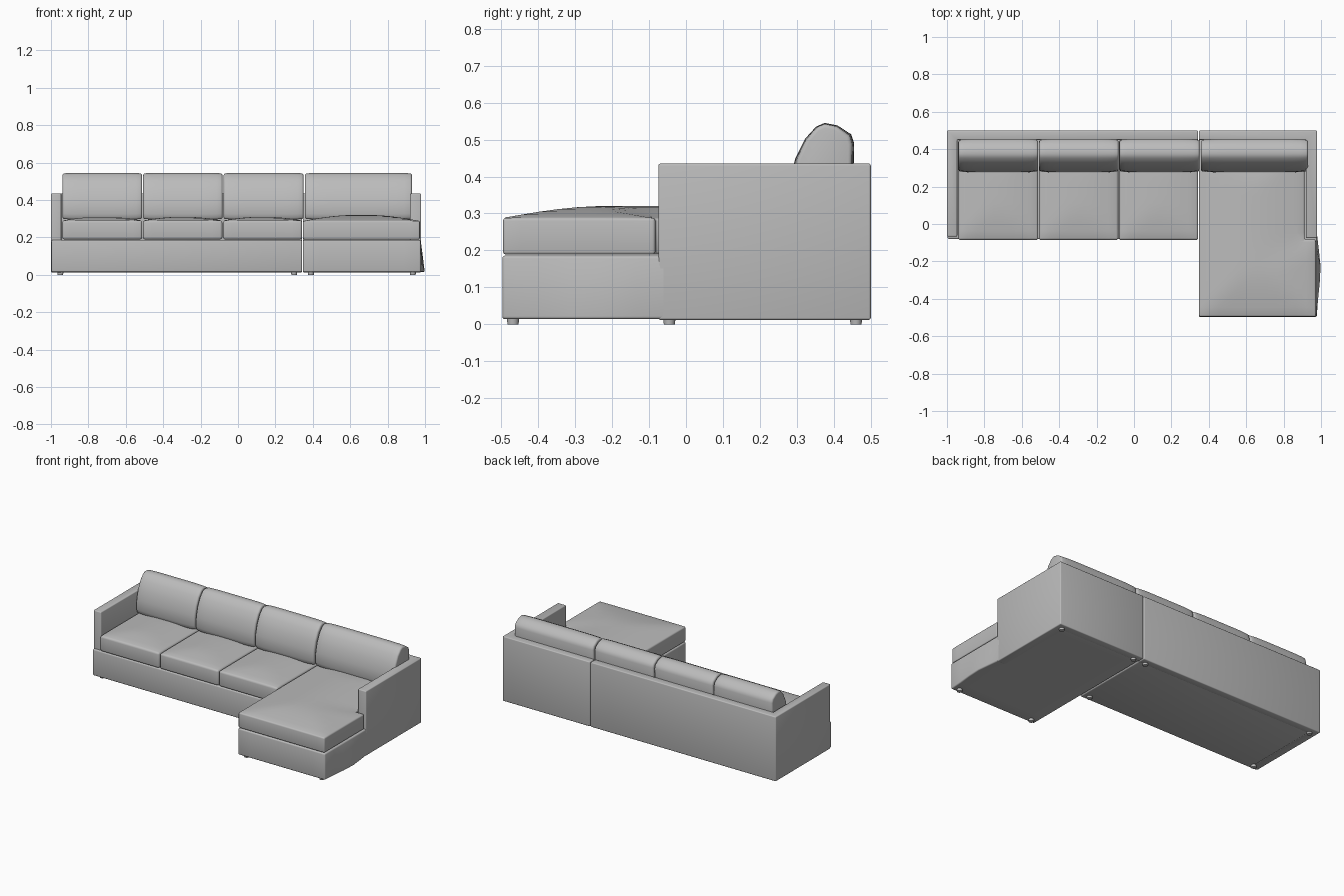
import bpy, bmesh, math
from mathutils import Vector
from mathutils.geometry import intersect_point_line

if "Cube" in bpy.data.objects:
    bpy.data.objects.remove(bpy.data.objects["Cube"])

fabric = bpy.data.materials.new("grey fabric")
fabric.diffuse_color = (0.5, 0.5, 0.5, 1)
fabric.use_nodes = True
fabric.node_tree.nodes["Principled BSDF"].inputs["Base Color"].default_value = fabric.diffuse_color


def finish(name, bm, bevel):
    """Round the hard edges, shade smooth and link the object."""
    bmesh.ops.recalc_face_normals(bm, faces=bm.faces)
    if bevel:
        hard = [e for e in bm.edges if len(e.link_faces) == 2 and e.calc_face_angle() > 0.75]
        bmesh.ops.bevel(bm, geom=hard, offset=bevel, segments=3, profile=0.5,
                        affect='EDGES', clamp_overlap=True)
    mesh = bpy.data.meshes.new(name)
    bm.to_mesh(mesh)
    bm.free()
    mesh.materials.append(fabric)
    obj = bpy.data.objects.new(name, mesh)
    bpy.context.collection.objects.link(obj)
    bpy.ops.object.select_all(action='DESELECT')
    obj.select_set(True)
    bpy.context.view_layer.objects.active = obj
    bpy.ops.object.shade_smooth_by_angle(angle=math.radians(40))
    return obj


def rect(x0, x1, y0, y1):
    return [(x0, y0), (x1, y0), (x1, y1), (x0, y1)]


def slab(name, outline, z0, z1, bevel, step=0, warp=None):
    """Upright prism over an outline, optionally gridded and warped."""
    bm = bmesh.new()
    face = bm.faces.new([bm.verts.new((x, y, z0)) for x, y in outline])
    ext = bmesh.ops.extrude_face_region(bm, geom=[face])
    top = [v for v in ext["geom"] if isinstance(v, bmesh.types.BMVert)]
    bmesh.ops.translate(bm, verts=top, vec=(0, 0, z1 - z0))
    if step:
        for axis in (0, 1):
            lo = min(p[axis] for p in outline)
            hi = max(p[axis] for p in outline)
            n = max(2, round((hi - lo) / step))
            for i in range(1, n):
                co, no = Vector(), Vector()
                co[axis], no[axis] = lo + (hi - lo) * i / n, 1
                bmesh.ops.bisect_plane(bm, geom=bm.verts[:] + bm.edges[:] + bm.faces[:],
                                       plane_co=co, plane_no=no, dist=1e-5)
    if warp:
        for v in bm.verts:
            warp(v.co)
    return finish(name, bm, bevel)


def crown(outline, z_top, height, reach):
    """Warp that domes the top of a cushion away from its edges."""
    pts = [Vector((x, y, 0)) for x, y in outline]

    def warp(co):
        if co.z < z_top - 1e-4:
            return
        p = Vector((co.x, co.y, 0))
        d = 9
        for a, b in zip(pts, pts[1:] + pts[:1]):
            q, t = intersect_point_line(p, a, b)
            q = a.lerp(b, min(1, max(0, t)))
            d = min(d, (p - q).length)
        co.z += height * math.sin(min(1, d / reach) * math.pi / 2)
    return warp


def flare(co):
    """Loose cover that swells at the lower outer side of the chaise."""
    if co.x > 0.97 and co.y < -0.05 and co.z < 0.1:
        co.x += 0.024 * max(0, 1 - abs(co.y + 0.25) / 0.22)


# Bases of the long sofa and the chaise
slab("sofa_base", rect(-0.997, 0.343, -0.08, 0.497), 0.014, 0.186, 0.008)
slab("chaise_base", rect(0.347, 0.977, -0.497, 0.497), 0.014, 0.186, 0.008, 0.09, flare)

# Arm and back walls, one L-shaped piece per unit
slab("sofa_arm_and_back",
     [(-1, -0.067), (-0.945, -0.067), (-0.945, 0.45), (0.343, 0.45), (0.343, 0.5), (-1, 0.5)],
     0.012, 0.435, 0.006)
slab("chaise_arm_and_back",
     [(0.347, 0.45), (0.92, 0.45), (0.92, -0.075), (0.979, -0.075), (0.979, 0.5), (0.347, 0.5)],
     0.012, 0.435, 0.006)

# Seat cushions
joints = [-0.942, -0.51, -0.082, 0.345]
for i in range(3):
    o = rect(joints[i] + 0.002, joints[i + 1] - 0.002, -0.086, 0.45)
    slab(f"seat_cushion_{i + 1}", o, 0.189, 0.29, 0.012, 0.05, crown(o, 0.29, 0.02, 0.2))
o = [(0.348, -0.495), (0.972, -0.495), (0.972, -0.083), (0.912, -0.083), (0.912, 0.45), (0.348, 0.45)]
slab("chaise_cushion", o, 0.189, 0.288, 0.012, 0.05, crown(o, 0.288, 0.032, 0.28))

# Leaning back cushions: side profile swept along x, drawn in at both ends
profile = [(0.285, 0.295), (0.275, 0.325), (0.28, 0.39), (0.296, 0.45), (0.322, 0.502), (0.352, 0.535),
           (0.375, 0.545), (0.41, 0.538), (0.447, 0.514), (0.455, 0.49), (0.453, 0.40), (0.44, 0.295)]


def back_cushion(name, x0, x1):
    bm = bmesh.new()
    rings = []
    n = 14
    for i in range(n + 1):
        t = i / n
        s = 1 - 0.07 * abs(2 * t - 1) ** 6
        rings.append([bm.verts.new((x0 + (x1 - x0) * t, 0.37 + (y - 0.37) * s,
                                    0.43 + (z - 0.43) * (0.6 + 0.4 * s))) for y, z in profile])
    m = len(profile)
    for a, b in zip(rings, rings[1:]):
        for j in range(m):
            bm.faces.new((a[j], a[(j + 1) % m], b[(j + 1) % m], b[j]))
    bm.faces.new(rings[0])
    bm.faces.new(rings[-1])
    finish(name, bm, 0.01)


for i, (x0, x1) in enumerate([(-0.938, -0.513), (-0.507, -0.083), (-0.077, 0.35), (0.358, 0.93)]):
    back_cushion(f"back_cushion_{i + 1}", x0, x1)

# Small round feet under the corners of each unit
feet = [(x, y) for x in (-0.95, 0.30) for y in (-0.045, 0.46)]
feet += [(x, y) for x in (0.39, 0.935) for y in (-0.468, 0.46)]
for i, (x, y) in enumerate(feet):
    bm = bmesh.new()
    bmesh.ops.create_cone(bm, cap_ends=True, segments=16, radius1=0.015, radius2=0.017, depth=0.02)
    bmesh.ops.translate(bm, verts=bm.verts, vec=(x, y, 0.01))
    finish(f"foot_{i + 1}", bm, 0)
